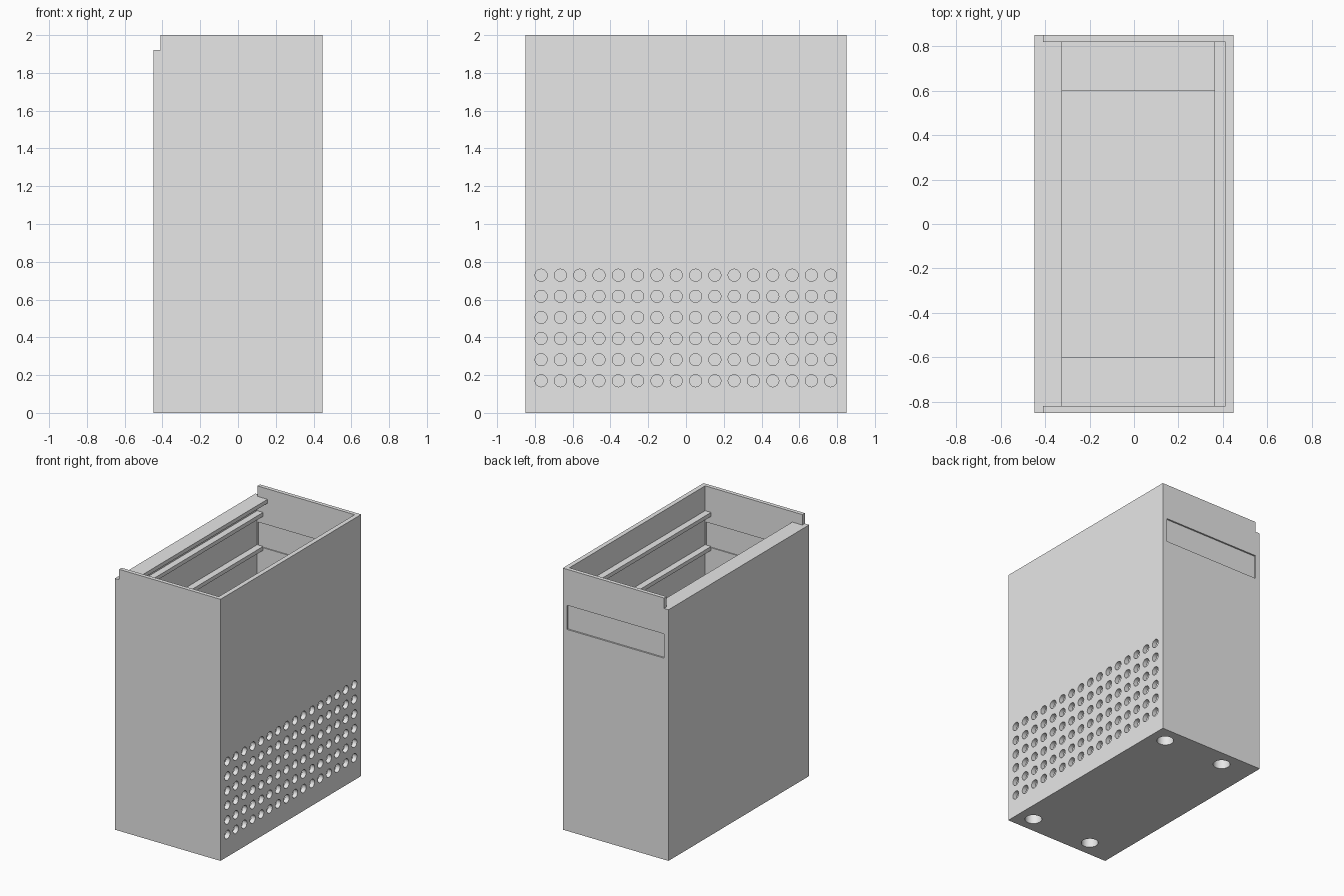
import bpy
import bmesh
from mathutils import Matrix, Vector

cube = bpy.data.objects.get("Cube")
if cube:
    bpy.data.objects.remove(cube, do_unlink=True)

grey = bpy.data.materials.new("plain_grey")
grey.use_nodes = True
grey.diffuse_color = (0.8, 0.8, 0.8, 1)
grey.node_tree.nodes["Principled BSDF"].inputs["Base Color"].default_value = (0.8, 0.8, 0.8, 1)

# Overall sizes
HX, HY, TOP = 0.447, 0.85, 2.0
IX, IY = 0.412, 0.82
LIP = 1.92


def finish(name, bm):
    bmesh.ops.recalc_face_normals(bm, faces=bm.faces)
    mesh = bpy.data.meshes.new(name)
    bm.to_mesh(mesh)
    bm.free()
    mesh.materials.append(grey)
    obj = bpy.data.objects.new(name, mesh)
    bpy.context.collection.objects.link(obj)
    return obj


def box(name, x0, x1, y0, y1, z0, z1):
    bm = bmesh.new()
    size = Vector((x1 - x0, y1 - y0, z1 - z0))
    mid = Vector((x0 + x1, y0 + y1, z0 + z1)) / 2
    bmesh.ops.create_cube(bm, size=1, matrix=Matrix.Translation(mid) @ Matrix.Diagonal(size).to_4x4())
    return finish(name, bm)


def cylinders(name, centres, radius, depth, axis):
    bm = bmesh.new()
    turn = Matrix.Rotation(1.5707963, 4, "Y") if axis == "X" else Matrix()
    for c in centres:
        bmesh.ops.create_cone(bm, cap_ends=True, segments=24, radius1=radius, radius2=radius,
                              depth=depth, matrix=Matrix.Translation(c) @ turn)
    return finish(name, bm)


def cut(target, cutter):
    cutter.hide_render = True
    mod = target.modifiers.new("cut", "BOOLEAN")
    mod.operation = "DIFFERENCE"
    mod.solver = "EXACT"
    mod.object = cutter
    bpy.context.view_layer.objects.active = target
    bpy.ops.object.modifier_apply(modifier=mod.name)
    bpy.data.objects.remove(cutter, do_unlink=True)


body = box("cabinet_body", -HX, HX, -HY, HY, 0, TOP)

# Main cavity, with a raised step at each end of the floor
bm = bmesh.new()
profile = [(-IY, 0.11), (-0.6, 0.11), (-0.6, 0.035), (0.6, 0.035), (0.6, 0.11), (IY, 0.11),
           (IY, 1.89), (-IY, 1.89)]
face = bm.faces.new([bm.verts.new((-IX, y, z)) for y, z in profile])
moved = bmesh.ops.extrude_face_region(bm, geom=[face])["geom"]
bmesh.ops.translate(bm, vec=(2 * IX, 0, 0), verts=[v for v in moved if isinstance(v, bmesh.types.BMVert)])
cut(body, finish("cavity", bm))

# Open top, leaving a ledge along the lowered side wall
cut(body, box("mouth", -0.325, IX, -IY, IY, 1.8, 2.2))
cut(body, box("side_opening", -0.6, 0, -IY, IY, LIP, 2.2))
cut(body, box("corner_notch", -0.6, -0.41, -1, 1, LIP, 2.2))

# Shallow strip recesses: outside the back, inside both ends
cut(body, box("back_recess", -0.41, 0.41, HY - 0.012, 1, 1.54, 1.725))
for s in (-1, 1):
    y0, y1 = sorted((s * 0.75, s * (IY + 0.008)))
    cut(body, box("inner_recess", -0.405, 0.405, y0, y1, 1.54, 1.725))

# Ventilation holes through the left wall
grid = [(0.43, -0.767 + 0.1022 * i, 0.17 + 0.1118 * j) for i in range(16) for j in range(6)]
cut(body, cylinders("vents", grid, 0.032, 0.12, "X"))

# Blind foot sockets in the underside
sockets = [(x, y, 0) for x in (-0.2, 0.32) for y in (-0.725, 0.725)]
cut(body, cylinders("sockets", sockets, 0.06, 0.16, "Z"))

# Pairs of runner rails on both side walls
for side, s in (("left", 1), ("right", -1)):
    for level, z in (("upper", 1.81), ("lower", 1.55)):
        x0, x1 = sorted((s * 0.362, s * IX))
        box(f"{side}_{level}_rail", x0, x1, -IY, IY, z - 0.03, z)

bpy.ops.object.select_all(action="DESELECT")
body.select_set(True)
bpy.context.view_layer.objects.active = body
bpy.ops.object.shade_smooth_by_angle(angle=0.52)
